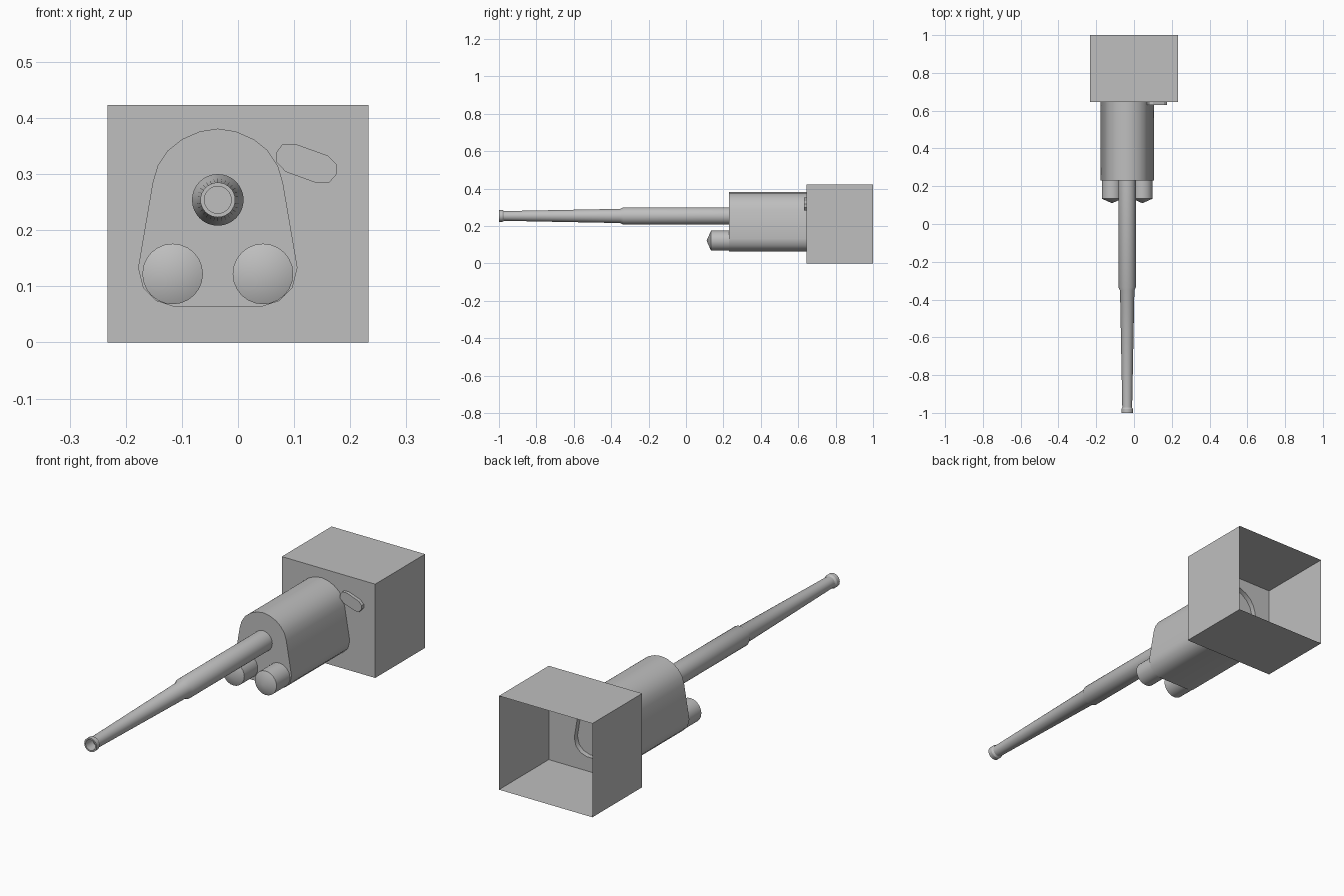
import bpy, bmesh, math
from mathutils import Vector

if "Cube" in bpy.data.objects:
    bpy.data.objects.remove(bpy.data.objects["Cube"])

grey = bpy.data.materials.new("grey")
grey.diffuse_color = (0.52, 0.52, 0.52, 1)
grey.use_nodes = True
grey.node_tree.nodes["Principled BSDF"].inputs["Base Color"].default_value = grey.diffuse_color
CX = -0.036  # centre line of housing and barrel


def finish(bm, name, angle=None):
    bmesh.ops.recalc_face_normals(bm, faces=bm.faces)
    me = bpy.data.meshes.new(name)
    bm.to_mesh(me)
    bm.free()
    me.materials.append(grey)
    ob = bpy.data.objects.new(name, me)
    bpy.context.collection.objects.link(ob)
    if angle:
        bpy.ops.object.select_all(action='DESELECT')
        ob.select_set(True)
        bpy.context.view_layer.objects.active = ob
        bpy.ops.object.shade_smooth_by_angle(angle=math.radians(angle))
    return ob


def ring(bm, outline, y):
    return [bm.verts.new((x, y, z)) for x, z in outline]


def bridge(bm, a, b):
    n = len(a)
    for i in range(n):
        bm.faces.new((a[i], a[(i + 1) % n], b[(i + 1) % n], b[i]))


def prism(name, outline, ys, cap_y, angle):
    """Extrude an x-z outline along y, with end caps at cap_y."""
    bm = bmesh.new()
    rings = [ring(bm, outline, y) for y in ys]
    for a, b in zip(rings, rings[1:]):
        bridge(bm, a, b)
    for y, r in zip(ys, rings):
        if y in cap_y:
            bm.faces.new(r)
    return finish(bm, name, angle)


def lathe(name, profile, cx, cz, sides, angle):
    """Spin (y, radius) points around an axis along y."""
    bm = bmesh.new()
    vs = [bm.verts.new((cx, y, cz + r)) for y, r in profile]
    es = [bm.edges.new(p) for p in zip(vs, vs[1:])]
    bmesh.ops.spin(bm, geom=vs + es, cent=(cx, 0, cz), axis=(0, 1, 0),
                   angle=2 * math.pi, steps=sides, use_duplicate=False)
    bmesh.ops.remove_doubles(bm, verts=bm.verts, dist=1e-5)
    return finish(bm, name, angle)


# Housing outline: arched top, flared sides, rounded lower corners
half = [(0.032, 0.376), (0.064, 0.362), (0.089, 0.342), (0.107, 0.315),
        (0.116, 0.285), (0.142, 0.133), (0.133, 0.097), (0.110, 0.074),
        (0.079, 0.064)]
outline = ([(CX, 0.381)] + [(CX + x, z) for x, z in half]
           + [(CX - x, z) for x, z in reversed(half)])
prism("housing", outline, [0.23, 0.622, 0.645], [0.23, 0.622], 40)

# Rear box: thin sheet, open at the back, front panel cut out for the housing
bm = bmesh.new()
rect = [(-0.233, 0), (0.233, 0), (0.233, 0.423), (-0.233, 0.423)]
front, back = ring(bm, rect, 0.645), ring(bm, rect, 1.0)
hole = ring(bm, outline, 0.645)
edges = [bm.edges.new((loop[i], loop[(i + 1) % len(loop)]))
         for loop in (front, hole) for i in range(len(loop))]
bmesh.ops.triangle_fill(bm, edges=edges, use_beauty=True, normal=Vector((0, -1, 0)))
bridge(bm, front, back)
finish(bm, "rear_box")

# Small slanted plate on the front of the box
tab = [(0.079, 0.353), (0.101, 0.354), (0.160, 0.333), (0.176, 0.317),
       (0.176, 0.300), (0.162, 0.284), (0.140, 0.284), (0.085, 0.304),
       (0.068, 0.322), (0.068, 0.338)]
prism("slanted_tab", tab, [0.63, 0.646], [0.63, 0.646], None)

# Barrel with stepped sleeve, taper, muzzle lip and short bore
lathe("barrel", [(0.24, 0.046), (-0.335, 0.046), (-0.352, 0.038),
                 (-0.972, 0.026), (-0.98, 0.031), (-1.0, 0.031),
                 (-1.0, 0.024), (-0.95, 0.024), (-0.95, 0)],
      CX, 0.254, 32, 30)

# Pair of lower canisters with shallow conical ends
for side, label in ((-1, "left"), (1, "right")):
    lathe("canister_" + label, [(0.24, 0.054), (0.134, 0.054), (0.11, 0)],
          CX + side * 0.0805, 0.122, 24, 30)
